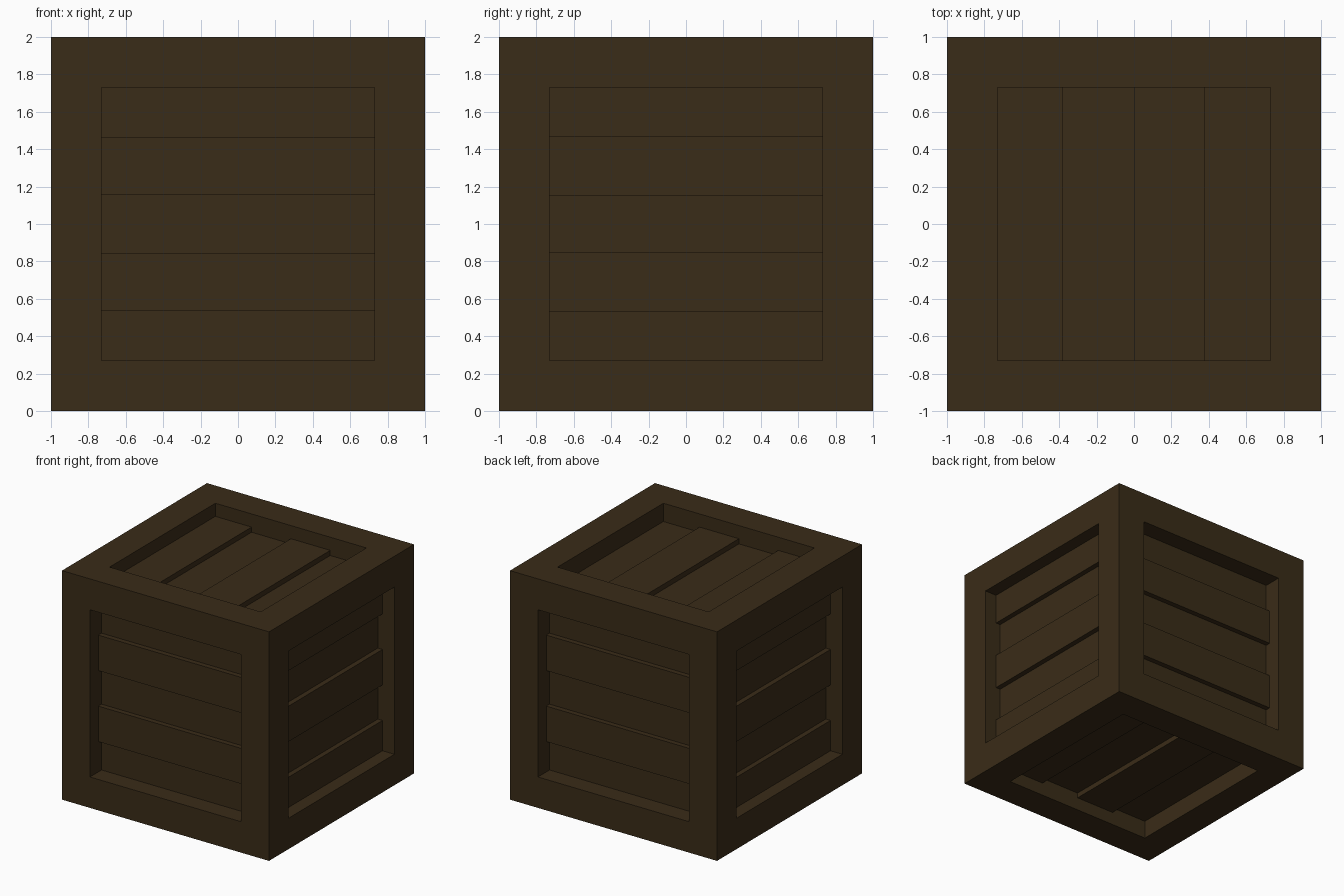
import bpy, bmesh
from mathutils import Vector, Matrix

if "Cube" in bpy.data.objects:
    bpy.data.objects.remove(bpy.data.objects["Cube"])

OPEN = 0.73              # half width of each framed opening
HIGH, LOW, BACK = 0.885, 0.84, 0.80   # plank face heights and backs from the centre
CENTRE = Vector((0, 0, 1))

wood = bpy.data.materials.new("dark_wood")
wood.diffuse_color = (0.042, 0.025, 0.009, 1)
wood.use_nodes = True
wood.node_tree.nodes["Principled BSDF"].inputs["Base Color"].default_value = wood.diffuse_color


def finish(name, bm):
    mesh = bpy.data.meshes.new(name)
    bm.to_mesh(mesh)
    bm.free()
    mesh.materials.append(wood)
    obj = bpy.data.objects.new(name, mesh)
    bpy.context.collection.objects.link(obj)
    return obj


# Frame: a cube with a square recess cut into every face
bm = bmesh.new()
bmesh.ops.create_cube(bm, size=2, matrix=Matrix.Translation(CENTRE))
panels = bm.faces[:]
bmesh.ops.inset_individual(bm, faces=panels, thickness=1 - OPEN, use_even_offset=True)
for face in panels:
    normal = face.normal.copy()
    floor = bmesh.ops.extrude_discrete_faces(bm, faces=[face])["faces"][0]
    bmesh.ops.translate(bm, verts=floor.verts[:], vec=-normal * (1 - BACK))
    bmesh.ops.delete(bm, geom=[floor], context='FACES_ONLY')
finish("frame", bm)


def plank_panel(name, normal, stack, edges, raised):
    """Planks stacked along one axis, alternating raised and sunken."""
    n, s = Vector(normal), Vector(stack)
    along = s.cross(n)
    for i, (a, b) in enumerate(zip(edges, edges[1:])):
        top = HIGH if (i % 2 == 0) == raised else LOW
        basis = Matrix((along * 2 * OPEN, s * (b - a), n * (top - BACK))).transposed()
        place = CENTRE + s * (a + b) / 2 + n * (top + BACK) / 2
        bm = bmesh.new()
        bmesh.ops.create_cube(bm, size=1, matrix=Matrix.Translation(place) @ basis.to_4x4())
        bmesh.ops.recalc_face_normals(bm, faces=bm.faces[:])
        finish(f"{name}_plank_{i + 1}", bm)


# Side planks: five per side; lid and base planks: four each
side = [-OPEN, -0.465, -0.155, 0.155, 0.465, OPEN]
lid = [-OPEN, -0.38, 0, 0.38, OPEN]
up = (0, 0, 1)
plank_panel("front", (0, -1, 0), up, side, False)
plank_panel("back", (0, 1, 0), up, side, False)
plank_panel("right", (1, 0, 0), up, side, True)
plank_panel("left", (-1, 0, 0), up, side, True)
plank_panel("top", (0, 0, 1), (1, 0, 0), lid, True)
plank_panel("bottom", (0, 0, -1), (1, 0, 0), lid, False)
